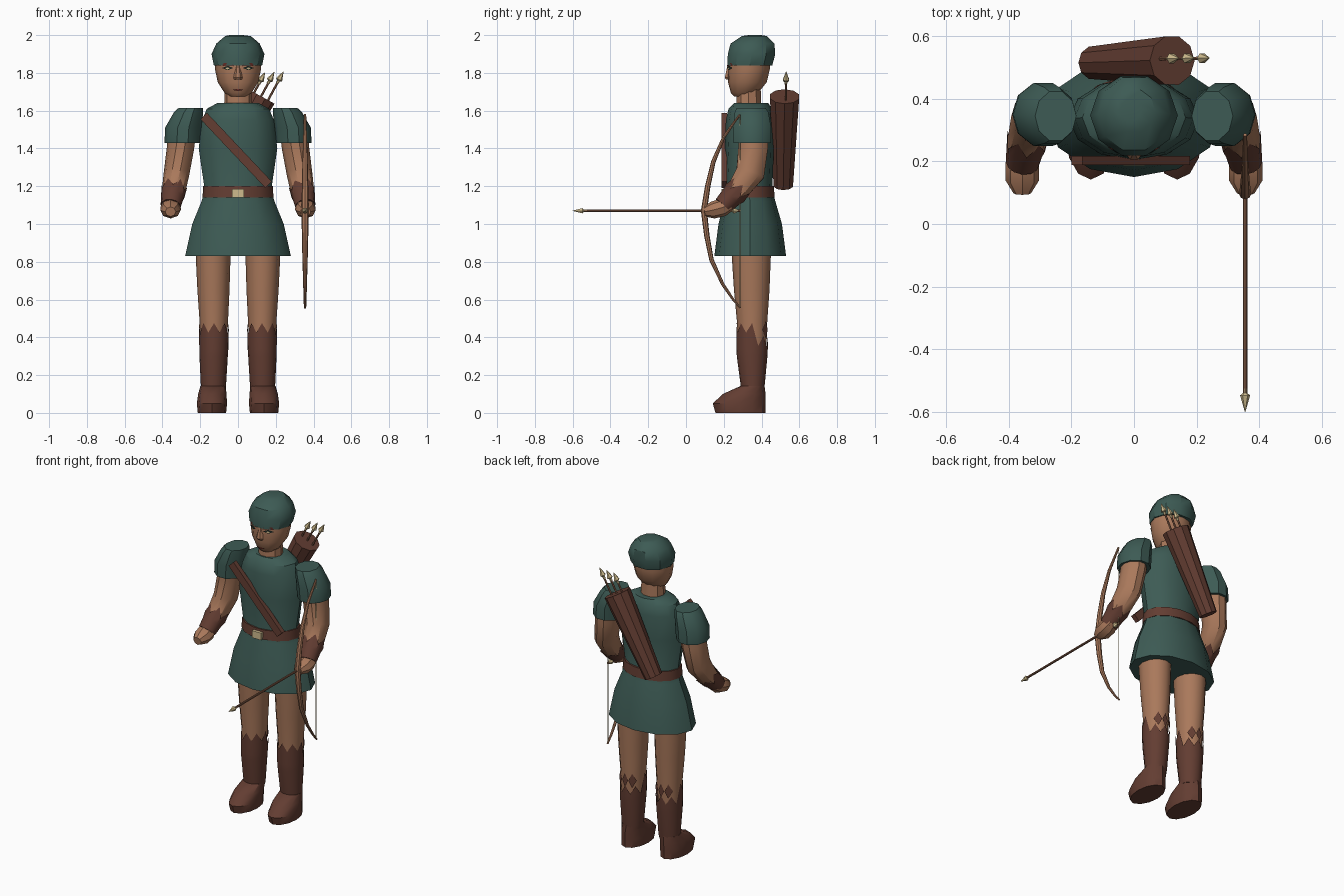
import bpy, bmesh, math
from mathutils import Vector, Matrix

if "Cube" in bpy.data.objects:
    bpy.data.objects.remove(bpy.data.objects["Cube"])


def material(name, rgb):
    m = bpy.data.materials.new(name)
    m.use_nodes = True
    m.diffuse_color = (*rgb, 1)
    m.node_tree.nodes["Principled BSDF"].inputs["Base Color"].default_value = (*rgb, 1)
    return m


GREEN = material("forest green cloth", (0.047, 0.105, 0.09))
SKIN = material("skin and bow wood", (0.40, 0.19, 0.105))
LEATHER = material("brown leather", (0.125, 0.047, 0.032))
TAN = material("pale tan", (0.62, 0.50, 0.27))
SHAFT = material("arrow shaft wood", (0.26, 0.12, 0.07))
RED = material("red brown brow", (0.15, 0.03, 0.022))
DARK = material("dark eye", (0.012, 0.02, 0.016))
X = Vector((1, 0, 0))


def finish(bm, name, mat, recalc=True):
    if recalc:
        bmesh.ops.recalc_face_normals(bm, faces=bm.faces)
    mesh = bpy.data.meshes.new(name)
    bm.to_mesh(mesh)
    bm.free()
    mesh.materials.append(mat)
    ob = bpy.data.objects.new(name, mesh)
    bpy.context.collection.objects.link(ob)
    bpy.ops.object.select_all(action="DESELECT")
    ob.select_set(True)
    bpy.context.view_layer.objects.active = ob
    bpy.ops.object.shade_smooth_by_angle(angle=math.radians(35))
    return ob


def loft(name, rings, mat, n=12, flat=False, zig=None):
    """Skin a row of ellipses (x, y, z, rx, ry); zig shifts the last ring's points."""
    bm = bmesh.new()
    pts = [Vector(r[:3]) for r in rings]
    rows = []
    for k, r in enumerate(rings):
        t = (pts[min(k + 1, len(pts) - 1)] - pts[max(k - 1, 0)]).normalized()
        if flat:
            t = Vector((0, 0, 1))
        v = t.cross(X).normalized()
        u = v.cross(t)
        row = []
        for i in range(n):
            a = math.tau * i / n
            p = pts[k] + u * r[3] * math.cos(a) + v * r[4] * math.sin(a)
            if zig and k == len(rings) - 1:
                p += t * zig(i, a)
            row.append(bm.verts.new(p))
        rows.append(row)
    for a, b in zip(rows, rows[1:]):
        for i in range(n):
            j = (i + 1) % n
            bm.faces.new((a[i], a[j], b[j], b[i]))
    bm.faces.new(rows[0])
    if not zig:
        bm.faces.new(rows[-1])
    return finish(bm, name, mat)


def box(name, loc, size, mat, tilt=0):
    bm = bmesh.new()
    bmesh.ops.create_cube(bm, size=1)
    m = Matrix.Translation(loc) @ Matrix.Rotation(tilt, 4, "Y") @ Matrix.Diagonal((*size, 1))
    bmesh.ops.transform(bm, matrix=m, verts=bm.verts)
    return finish(bm, name, mat)


def patch(name, outline, centre, rx, ry, facing, mat):
    """Thin painted shape laid on an elliptical surface; facing is -1 front, 1 back."""
    bm = bmesh.new()
    vs = []
    for x, z in outline:
        d = min(abs(x - centre[0]) / rx, 0.98)
        vs.append(bm.verts.new((x, centre[1] + facing * (ry * math.sqrt(1 - d * d) + 0.003), z)))
    f = bm.faces.new(vs)
    f.normal_update()
    if f.normal.y * facing < 0:
        f.normal_flip()
    return finish(bm, name, mat, recalc=False)


def diamond(x, z, w, h):
    return [(x - w, z), (x, z - h), (x + w, z), (x, z + h)]


def arrow_part(name, tip, d, length, r):
    """Pointed head whose tip is at tip, aimed along d."""
    tip, d = Vector(tip), Vector(d).normalized()
    row = [(0, 0.001), (0.7, r), (0.8, r * 0.45), (1, r * 0.45)]
    return loft(name, [(*(tip - d * length * k), q, q) for k, q in row], TAN, 6)


# Tunic, belt, strap
loft("tunic", [(0, .34, .83, .28, .19), (0, .34, 1.0, .242, .168), (0, .338, 1.12, .193, .135),
               (0, .335, 1.18, .176, .122), (0, .335, 1.4, .208, .13), (0, .338, 1.55, .19, .127),
               (0, .34, 1.61, .165, .115), (0, .345, 1.64, .11, .09)], GREEN, 12, True)
loft("belt", [(0, .336, 1.14, .188, .137), (0, .336, 1.2, .184, .132)], LEATHER, 14, True)
box("belt_buckle", (0, .197, 1.163), (.066, .02, .045), TAN)
box("chest_strap", (-.01, .203, 1.39), (.5, .03, .048), LEATHER, math.atan2(.36, .34))

# Head, face, cap
loft("neck", [(0, .332, 1.6, .075, .07), (0, .332, 1.74, .068, .066)], SKIN, 10, True)
loft("head", [(0, .305, 1.675, .045, .05), (0, .31, 1.695, .072, .073), (0, .325, 1.75, .107, .102),
              (0, .332, 1.82, .122, .112), (0, .335, 1.9, .12, .11)], SKIN, 12, True)
loft("nose", [(0, .222, 1.765, .02, .012), (0, .221, 1.775, .024, .018),
              (0, .23, 1.84, .01, .012)], SKIN, 6, True)
loft("cap", [(0, .338, 1.84, .128, .125), (0, .347, 1.9, .14, .132), (0, .352, 1.955, .115, .122),
             (0, .362, 1.995, .068, .07), (-.01, .365, 2.0, .035, .035)], GREEN, 10, True)
patch("mouth", diamond(0, 1.71, .03, .006), (0, .311), .085, .085, -1, RED)
for s, side in ((1, "left"), (-1, "right")):
    patch(side + "_brow", [(s * .02, 1.835), (s * .085, 1.838), (s * .075, 1.853), (s * .03, 1.85)],
          (0, .333), .123, .114, -1, RED)
    patch(side + "_eye", diamond(s * .055, 1.826, .03, .012), (0, .332), .123, .114, -1, DARK)
    patch(side + "_eye_white", diamond(s * .055, 1.824, .012, .006), (0, .332), .123, .118, -1, TAN)

# Limbs, mirrored
for s, side in ((1, "left"), (-1, "right")):
    loft(side + "_sleeve", [(s * .294, .35, 1.43, .095, .104), (s * .29, .35, 1.51, .096, .106),
                            (s * .262, .347, 1.59, .078, .094), (s * .25, .345, 1.613, .066, .082)],
         GREEN, 10, True)
    loft(side + "_arm", [(s * .295, .357, 1.5, .075, .083), (s * .305, .355, 1.4, .072, .082),
                         (s * .325, .34, 1.27, .068, .08), (s * .34, .275, 1.18, .063, .062),
                         (s * .355, .2, 1.1, .048, .045)], SKIN, 10)
    loft(side + "_bracer", [(s * .356, .195, 1.096, .054, .051), (s * .348, .235, 1.139, .06, .058),
                            (s * .34, .277, 1.182, .068, .067)], LEATHER, 12,
         zig=lambda i, a: .025 * (-1) ** i)
    loft(side + "_hand", [(s * .357, .235, 1.105, .04, .035), (s * .357, .195, 1.088, .054, .048),
                          (s * .357, .14, 1.073, .054, .045), (s * .357, .098, 1.065, .028, .026)],
         SKIN, 8)
    loft(side + "_leg", [(s * .13, .352, .1, .055, .055), (s * .131, .35, .3, .069, .075),
                         (s * .128, .35, .48, .075, .08), (s * .13, .348, .65, .085, .094),
                         (s * .132, .345, .88, .094, .106)], SKIN, 12, True)
    # The boot top is ragged and dips at the calf
    loft(side + "_boot", [(s * .131, .353, .12, .064, .061), (s * .13, .353, .15, .067, .064),
                          (s * .129, .35, .3, .075, .081), (s * .128, .35, .34, .077, .083),
                          (s * .127, .35, .45, .079, .084)], LEATHER, 16, True,
         lambda i, a: .025 * (-1) ** i - (.07 if math.sin(a) > .3 else 0))
    for k in (-1, 0, 1):
        x = s * .128 + k * .042
        patch(side + "_boot_tatter", diamond(x, .44, .02, .045), (s * .128, .35), .078, .083, 1, LEATHER)
    loft(side + "_foot", [(s * .138, .288, 0, .075, .132), (s * .138, .281, .05, .08, .139),
                          (s * .136, .308, .1, .075, .113), (s * .132, .352, .142, .067, .064)],
         LEATHER, 12, True)

# Quiver with three arrows
low, high = Vector((-.13, .515, 1.205)), Vector((.122, .522, 1.675))
loft("quiver", [(*low, .054, .054), (*high, .081, .081)], LEATHER, 10)
aim = (high - low).normalized()
across = aim.cross(Vector((0, 1, 0)))
for k in (-1, 0, 1):
    base = high + across * k * -.042 + Vector((0, .006, 0))
    end = base + aim * (.148 - .025 * k * -1)
    loft("quiver_arrow_shaft", [(*(base - aim * .1), .006, .006), (*(end - aim * .04), .006, .006)],
         SHAFT, 6)
    arrow_part("quiver_arrow_head", end, aim, .07, .018)

# Bow, string and nocked arrow at the left hand
bx = .355
limb = [(.285, 1.58, .006), (.2, 1.46, .01), (.145, 1.33, .014), (.115, 1.2, .017), (.095, 1.07, .019),
        (.11, .94, .017), (.135, .81, .014), (.195, .68, .01), (.25, .6, .008), (.288, .555, .006)]
loft("bow", [(bx, y, z, r, r * .85) for y, z, r in limb], SKIN, 8)
loft("bow_string", [(bx, .285, .56, .003, .003), (bx, .285, 1.575, .003, .003)], TAN, 5)
loft("arrow_shaft", [(bx, .285, 1.07, .007, .007), (bx, -.56, 1.07, .007, .007)], SHAFT, 8)
arrow_part("arrow_head", (bx, -.6, 1.07), (0, -1, 0), .075, .016)
arrow_part("arrow_fletching", (bx, .29, 1.07), (0, 1, 0), .055, .017)
